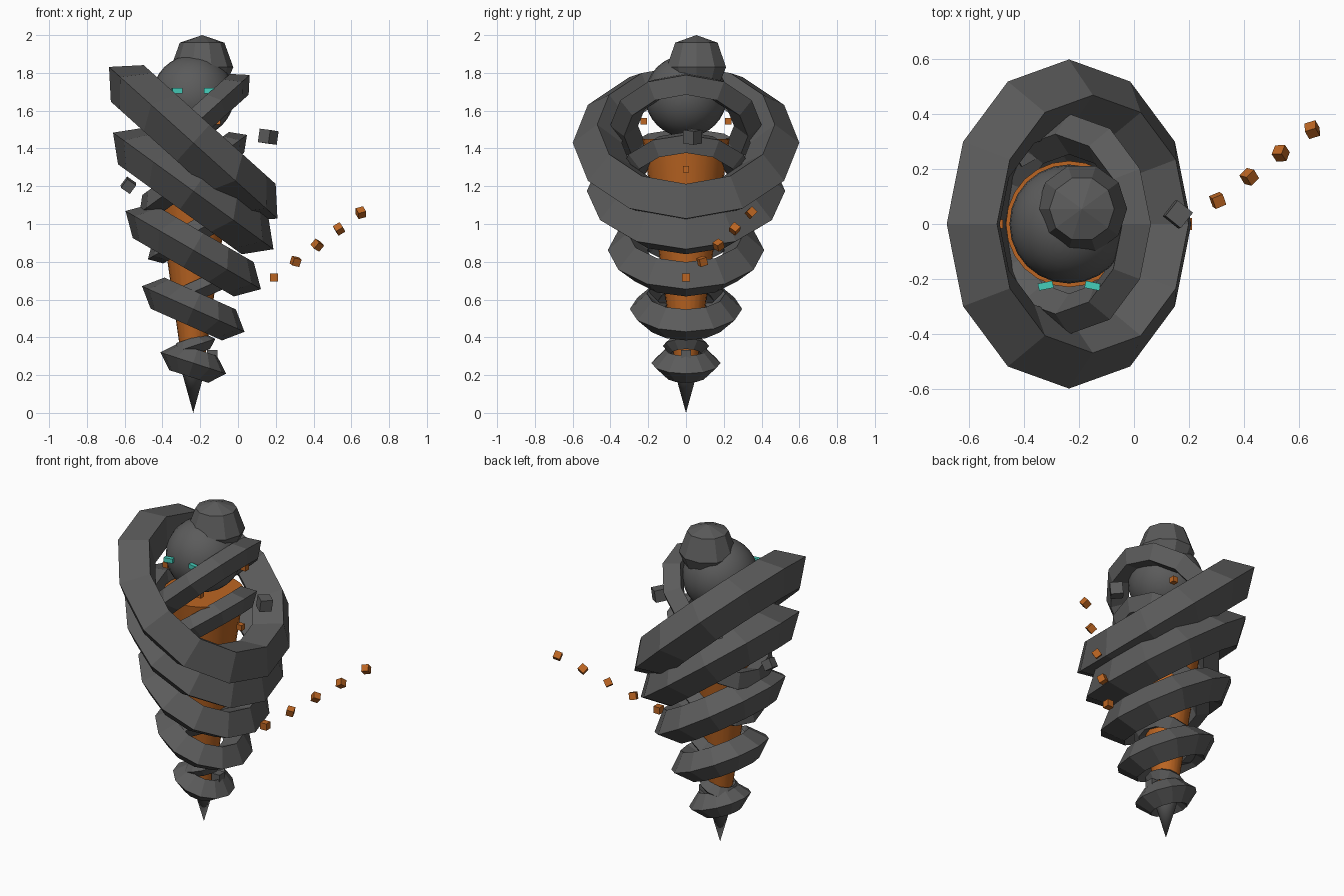
import bpy
from math import radians, sin, cos, pi

old = bpy.data.objects.get("Cube")
if old:
    bpy.data.objects.remove(old, do_unlink=True)

AXIS_X = -0.237


def make_material(name, rgb):
    mat = bpy.data.materials.new(name)
    mat.use_nodes = True
    color = (*rgb, 1)
    mat.diffuse_color = color
    mat.node_tree.nodes["Principled BSDF"].inputs["Base Color"].default_value = color
    return mat


grey = make_material("storm grey", (0.105, 0.105, 0.105))
orange = make_material("ember orange", (0.50, 0.13, 0.016))
teal = make_material("eye teal", (0.06, 0.62, 0.50))


def finish(name, mat, smooth=False):
    obj = bpy.context.object
    obj.name = name
    obj.data.materials.append(mat)
    if smooth:
        bpy.ops.object.shade_smooth_by_angle(angle=radians(35))
    return obj


def box(name, loc, size, mat, rot=(0, 0, 0)):
    bpy.ops.mesh.primitive_cube_add(size=1, location=loc, rotation=rot)
    bpy.context.object.scale = size
    return finish(name, mat)


def ring(name, z, outer, thick, tilt):
    # diamond-section hoop tipped about the y axis
    bpy.ops.mesh.primitive_torus_add(
        major_segments=12, minor_segments=4, major_radius=outer - thick,
        minor_radius=thick, location=(AXIS_X, 0, z), rotation=(0, radians(tilt), 0))
    return finish(name, grey)


def lathe(name, profile, sides, x, y, mat, smooth=False):
    # revolve (radius, height) points; zero radius closes to a pole
    verts, rows, faces = [], [], []
    for r, z in profile:
        count = sides if r else 1
        rows.append([len(verts) + i for i in range(count)])
        verts += [(x + r * cos(2 * pi * i / sides), y + r * sin(2 * pi * i / sides), z)
                  for i in range(count)]
    for low, high in zip(rows, rows[1:]):
        for i in range(sides):
            j = (i + 1) % sides
            loop = [low[i % len(low)], low[j % len(low)],
                    high[j % len(high)], high[i % len(high)]]
            faces.append(list(dict.fromkeys(loop)))
    mesh = bpy.data.meshes.new(name)
    mesh.from_pydata(verts, [], faces)
    obj = bpy.data.objects.new(name, mesh)
    bpy.context.collection.objects.link(obj)
    bpy.ops.object.select_all(action="DESELECT")
    obj.select_set(True)
    bpy.context.view_layer.objects.active = obj
    return finish(name, mat, smooth)


# Spinning funnel: wide hoops crossed by narrower hoops tipped the other way
funnel = [(0.264, 0.183, 0.075, 18), (0.55, 0.297, 0.09, 24), (0.862, 0.414, 0.105, 30),
          (1.175, 0.525, 0.12, 36), (1.43, 0.6, 0.13, 42)]
for i, (z, outer, thick, tilt) in enumerate(funnel):
    ring(f"outer_ring_{i + 1}", z, outer, thick, tilt)
    ring(f"inner_ring_{i + 1}", z + 0.09, outer * 0.67, thick * 0.57, -tilt)

# Core and pointed foot
lathe("foot_spike", [(0, 0), (0.075, 0.27), (0, 0.27)], 24, AXIS_X, 0, grey, True)
lathe("glowing_core", [(0, 0.25), (0.057, 0.25), (0.23, 1.45), (0, 1.45)],
      24, AXIS_X, 0, orange, True)

# Head and cap
bpy.ops.mesh.primitive_uv_sphere_add(segments=24, ring_count=16, radius=0.217,
                                     location=(AXIS_X, 0, 1.677))
finish("head", grey, True)
lathe("cap", [(0, 1.74), (0.135, 1.76), (0.165, 1.83), (0.118, 1.96), (0, 2.0)],
      10, -0.19, 0.055, grey)

# Eyes
for side, name in ((-1, "right_eye"), (1, "left_eye")):
    box(name, (AXIS_X + side * 0.085, -0.225, 1.705), (0.054, 0.026, 0.028),
        teal, (0, 0, -0.2 * side))

# Sparks circling the core
for level, (z, start) in enumerate(((1.29, 0), (1.545, 60))):
    for k in range(3):
        a = radians(start + 120 * k)
        box(f"core_spark_{level + 1}_{k + 1}",
            (AXIS_X + 0.257 * cos(a), 0.257 * sin(a), z), (0.034,) * 3, orange)

# Trail of sparks flying off to one side
for i in range(5):
    box(f"trail_spark_{i + 1}", (0.19 + 0.115 * i, 0.086 * i, 0.716 + 0.086 * i),
        (0.042,) * 3, orange, (0.3 * i, 0.2 * i, 0.4 * i))

# Floating debris
debris = [((0.16, 0.035, 1.462), 0.072, (0.1, 0.1, 0.9)),
          ((-0.58, 0, 1.205), 0.058, (0.3, 0.6, 0.2)),
          ((-0.40, 0.26, 1.42), 0.07, (0.2, 0.1, 0.5)),
          ((-0.137, 0, 0.305), 0.055, (0, 0, 0))]
for i, (loc, size, rot) in enumerate(debris):
    box(f"debris_{i + 1}", loc, (size,) * 3, grey, rot)
